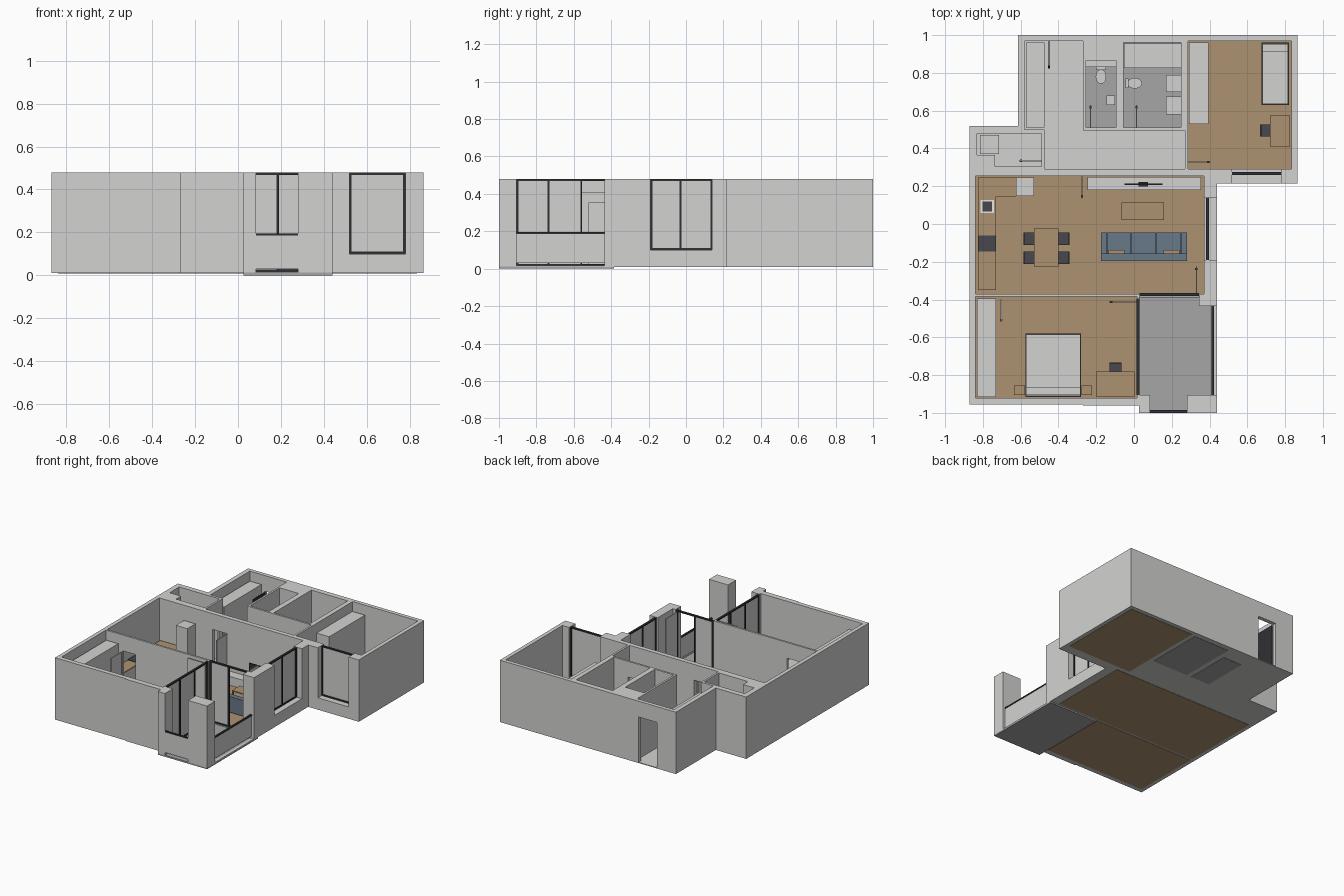
import bpy
import bmesh
from mathutils import Matrix, Vector

default_cube = bpy.data.objects.get("Cube")
if default_cube:
    bpy.data.objects.remove(default_cube, do_unlink=True)

TOP, FLOOR, DOOR, SILL, HEAD, CLOSET = .48, .016, .36, .1, .478, .41


def material(name, red, green, blue):
    mat = bpy.data.materials.new(name)
    mat.use_nodes = True
    colour = (red, green, blue, 1)
    mat.diffuse_color = colour
    mat.node_tree.nodes["Principled BSDF"].inputs["Base Color"].default_value = colour
    return mat


PLASTER = material("pale_grey_plaster", .65, .65, .64)
WOOD = material("oak_brown", .42, .29, .165)
TILE = material("mid_grey_tile", .38, .38, .38)
SLATE = material("slate_blue_fabric", .14, .19, .25)
DARK = material("charcoal", .065, .065, .075)
BLACK = material("black_frame", .03, .03, .033)
WHITE = material("white_enamel", .85, .85, .85)


def finish(name, bm, mat):
    mesh = bpy.data.meshes.new(name)
    bm.to_mesh(mesh)
    bm.free()
    mesh.materials.append(mat)
    obj = bpy.data.objects.new(name, mesh)
    bpy.context.collection.objects.link(obj)
    return obj


def add_box(bm, x0, x1, y0, y1, z0, z1):
    centre = Vector((x0 + x1, y0 + y1, z0 + z1)) / 2
    size = Matrix.Diagonal((x1 - x0, y1 - y0, z1 - z0, 1))
    bmesh.ops.create_cube(bm, size=1, matrix=Matrix.Translation(centre) @ size)


def boxes(name, mat, *parts):
    bm = bmesh.new()
    for part in parts:
        add_box(bm, *part)
    return finish(name, bm, mat)


# Outer building block, extruded from its plan
outline = [(-.87, .52), (-.615, .52), (-.615, 1), (.865, 1), (.865, .215), (.44, .215),
           (.44, -.435), (.345, -.435), (.345, -.385), (.028, -.385), (.028, -.962),
           (-.27, -.962), (-.27, -.955), (-.87, -.955)]
bm = bmesh.new()
base = bm.faces.new([bm.verts.new((x, y, .01)) for x, y in outline])
prism = bmesh.ops.extrude_face_region(bm, geom=[base])
bmesh.ops.translate(bm, vec=(0, 0, TOP - .01),
                    verts=[v for v in prism["geom"] if isinstance(v, bmesh.types.BMVert)])
bmesh.ops.recalc_face_normals(bm, faces=bm.faces)
walls = finish("walls", bm, PLASTER)

# Rooms carved out of the block
living = (-.84, .37, -.37, .255)
main_bedroom = (-.84, .015, -.92, -.385)
small_bedroom = (.285, .835, .29, .97)
toilet_room = (-.255, -.095, .51, .865)
bathroom = (-.055, .25, .51, .96)
hall = [(-.475, -.27, .29, .97), (-.475, .27, .29, .495), (-.58, -.47, .5, .97)]
laundry = [(-.83, -.49, .365, .48), (-.735, -.49, .305, .48)]
rooms = [living, main_bedroom, small_bedroom, toilet_room, bathroom] + hall + laundry
cuts = [room + (FLOOR, TOP + .02) for room in rooms]

# Doorways, then windows and glazed walls
doorways = [(-.456, -.3, .95, 1.02), (-.395, -.272, .24, .3), (-.7, -.59, -.4, -.36),
            (.26, .295, .33, .45), (-.23, -.125, .48, .52), (.015, .13, .48, .52),
            (-.5, -.465, .335, .45)]
cuts += [door + (FLOOR, DOOR) for door in doorways]
cuts += [(.52, .78, .2, .3, SILL, TOP + .02), (.36, .45, -.19, .14, SILL, TOP + .02),
         (.03, .346, -.4, -.36, FLOOR, TOP + .02), (0, .04, -.905, -.395, FLOOR, TOP + .02)]
cutters = []
for cut in cuts:
    cutter = boxes("wall_cutter", PLASTER, cut)
    cutter.hide_render = True
    cutters.append(cutter)
    mod = walls.modifiers.new("cut", "BOOLEAN")
    mod.operation, mod.solver, mod.object = "DIFFERENCE", "EXACT", cutter
graph = bpy.context.evaluated_depsgraph_get()
carved = bpy.data.meshes.new_from_object(walls.evaluated_get(graph))
walls.modifiers.clear()
walls.data = carved
for cutter in cutters:
    bpy.data.objects.remove(cutter, do_unlink=True)

# Floor finishes
for name, room, mat in (("living_floor", living, WOOD), ("main_bedroom_floor", main_bedroom, WOOD),
                        ("small_bedroom_floor", small_bedroom, WOOD),
                        ("toilet_floor", toilet_room, TILE), ("bathroom_floor", bathroom, TILE)):
    boxes(name, mat, room + (.008, FLOOR + .002))

# Balcony slab, pillars, kerb and railings
boxes("balcony_floor", TILE, (.026, .44, -1, -.386, 0, .012))
boxes("balcony_pillars", PLASTER, (.026, .085, -1, -.905, .01, TOP), (.28, .44, -1, -.905, .01, TOP))
boxes("balcony_kerb", PLASTER, (.42, .44, -.905, -.435, .01, FLOOR))
boxes("railing_panels", PLASTER, (.085, .28, -.996, -.988, .03, .187),
      (.412, .42, -.905, -.435, .03, .187))
boxes("railing_caps", BLACK, (.085, .28, -.998, -.986, .185, .195),
      (.409, .423, -.905, -.435, .185, .195))


def glazing(name, along_x, at, stops, z0, panes):
    """Framed window along one axis; stops are the post positions."""
    half, bar = .008, .005

    def part(a, b, depth, low, high):
        across = (at - depth, at + depth)
        return ((a, b) + across if along_x else across + (a, b)) + (low, high)
    start, end = stops[0], stops[-1]
    bars = [part(start, end, half, z, z + 2 * bar) for z in (z0, HEAD - 2 * bar)]
    for stop in stops:
        centre = min(max(stop, start + bar), end - bar)
        bars.append(part(centre - bar, centre + bar, half, z0, HEAD))
    boxes(name + "_frame", BLACK, *bars)
    boxes(name + "_panes", PLASTER, *[part(stops[i], stops[i + 1], .002, z0 + bar, HEAD - bar)
                                      for i in range(panes)])


glazing("small_bedroom_window", True, .268, (.52, .78), SILL, 1)
glazing("living_window", False, .388, (-.19, -.03, .14), SILL, 2)
glazing("living_balcony_door", True, -.374, (.03, .185, .345), FLOOR, 1)
glazing("bedroom_balcony_door", False, .022, (-.905, -.735, -.56, -.395), FLOOR, 2)


# Door leaves standing open, each with a handle near its free end
def door_leaf(name, x, y, dx, dy, length=.12, mat=PLASTER, height=DOOR - .005):
    thick = .003
    ex, ey = x + dx * length, y + dy * length
    px, py = thick * abs(dy), thick * abs(dx)
    boxes(name, mat, (min(x, ex) - px, max(x, ex) + px, min(y, ey) - py, max(y, ey) + py,
                      FLOOR + .004, height))
    hx, hy = ex - dx * .012, ey - dy * .012
    reach = .006
    boxes(name + "_handle", DARK, (hx - reach, hx + reach, hy - reach, hy + reach, .18, .185))


door_leaf("entry_door", -.45, .97, 0, -1, .15, BLACK)
door_leaf("living_door", -.275, .255, 0, -1)
door_leaf("main_bedroom_door", -.703, -.4, 0, -1)
door_leaf("small_bedroom_door", .285, .328, 1, 0)
door_leaf("toilet_door", -.23, .51, 0, 1)
door_leaf("bathroom_door", .013, .51, 0, 1)
door_leaf("laundry_door", -.49, .335, -1, 0)
door_leaf("open_bedroom_balcony_leaf", .013, -.413, -1, 0, .145, PLASTER, HEAD - .01)
door_leaf("open_living_balcony_leaf", .33, -.366, 0, 1, .14, PLASTER, HEAD - .01)


# Furniture helpers
def table(name, x0, x1, y0, y1, height, leg=.01):
    legs = [(x, x + leg, y, y + leg, FLOOR, height) for x in (x0, x1 - leg) for y in (y0, y1 - leg)]
    boxes(name, WOOD, (x0, x1, y0, y1, height - .008, height), *legs)


def chair(name, x, y, dx, dy, half=.033):
    seat, leg = .085, .004
    parts = [(x - half, x + half, y - half, y + half, seat, seat + .01)]
    for sx in (-1, 1):
        for sy in (-1, 1):
            cx, cy = x + sx * (half - leg), y + sy * (half - leg)
            parts.append((cx - leg, cx + leg, cy - leg, cy + leg, FLOOR, seat))
    bx, by = x - dx * (half - leg), y - dy * (half - leg)
    wx, wy = (leg, half) if dx else (half, leg)
    parts.append((bx - wx, bx + wx, by - wy, by + wy, seat, seat * 2))
    boxes(name, DARK, *parts)


def bed(name, x0, x1, y0, y1, pillow_y0, pillow_y1):
    inset = .004
    boxes(name + "_base", DARK, (x0, x1, y0, y1, FLOOR, .06))
    boxes(name + "_mattress", PLASTER, (x0 + inset, x1 - inset, y0 + inset, y1 - inset, .06, .095))
    boxes(name + "_pillow", PLASTER, (x0 + inset, x1 - inset, pillow_y0, pillow_y1, .095, .11))


def toilet(name, x, y, dx, dy):
    """Cistern at x, y with an oval bowl reaching towards dx, dy."""
    bm = bmesh.new()
    wx, wy = (.008, .026) if dx else (.026, .008)
    add_box(bm, x - wx, x + wx, y - wy, y + wy, FLOOR, .14)
    stretch = Matrix.Diagonal((1 + .35 * abs(dx), 1 + .35 * abs(dy), 1, 1))
    place = Matrix.Translation((x + dx * .042, y + dy * .042, .048))
    bmesh.ops.create_cone(bm, cap_ends=True, segments=20, radius1=.018, radius2=.028,
                          depth=.064, matrix=place @ stretch)
    finish(name, bm, PLASTER)


# Living room
boxes("sofa", SLATE, (-.175, .28, -.19, -.05, .025, .055), (-.175, .28, -.195, -.155, .025, .145),
      (-.175, -.145, -.195, -.045, .025, .11), (.25, .28, -.195, -.045, .025, .11))
boxes("sofa_cushions", SLATE, *[(-.143 + i * .131, -.015 + i * .131, -.155, -.045, .055, .08)
                                for i in range(3)])
boxes("throw_pillows", WOOD, *[(x, x + .085, -.155, -.138, .08, .12) for x in (-.135, .155)])
table("coffee_table", -.065, .16, .02, .115, .075)
boxes("media_cabinet", PLASTER, (-.245, .355, .18, .25, FLOOR, .085))
boxes("television", BLACK, (-.05, .15, .206, .214, .1, .215), (.025, .075, .198, .222, .085, .1))
table("dining_table", -.53, -.4, -.225, -.025, .135)
for side, x, facing in (("left", -.375, -1), ("right", -.553, 1)):
    for row, y in (("back", -.077), ("front", -.178)):
        chair(f"{side}_{row}_dining_chair", x, y, facing, 0)

# Kitchen
boxes("kitchen_cabinets", PLASTER, (-.825, -.735, -.35, .245, FLOOR, .155),
      (-.735, -.625, .15, .245, FLOOR, .155))
boxes("kitchen_counter", WOOD, (-.825, -.73, -.35, .245, .155, .165),
      (-.73, -.625, .145, .245, .155, .165))
boxes("hob", DARK, (-.825, -.73, -.145, -.06, .165, .169))
boxes("sink_rim", WHITE, (-.812, -.742, .058, .128, .165, .169))
boxes("sink_bowl", DARK, (-.803, -.751, .067, .119, .167, .171))
boxes("refrigerator", PLASTER, (-.625, -.53, .148, .245, FLOOR, .37))

# Bedrooms
bed("double_bed", -.575, -.28, -.915, -.58, -.905, -.865)
boxes("nightstands", WOOD, (-.635, -.577, -.905, -.855, FLOOR, .09),
      (-.278, -.222, -.905, -.855, FLOOR, .09))
boxes("main_wardrobe", PLASTER, (-.83, -.73, -.915, -.395, FLOOR, CLOSET))
table("main_desk", -.2, .002, -.912, -.78, .13)
chair("main_desk_chair", -.098, -.765, 0, -1)
bed("single_bed", .675, .82, .63, .96, .91, .952)
boxes("small_wardrobe", PLASTER, (.29, .395, .53, .96, FLOOR, CLOSET))
table("small_desk", .72, .825, .41, .575, .13)
chair("small_desk_chair", .7, .495, 1, 0)

# Hall, laundry and bathrooms
boxes("entry_closet", PLASTER, (-.572, -.475, .512, .96, FLOOR, CLOSET))
boxes("washing_machine", PLASTER, (-.815, -.715, .37, .47, FLOOR, .16))
boxes("toilet_ledge", PLASTER, (-.255, -.095, .83, .865, FLOOR, .2))
boxes("hand_basin", PLASTER, (-.145, -.1, .63, .68, .12, .15))
toilet("small_room_toilet", -.175, .822, 0, -1)
boxes("bathtub", PLASTER, (-.052, .25, .825, .955, FLOOR, .105))
boxes("bathroom_cabinets", PLASTER, (.17, .248, .7, .79, FLOOR, .15), (.17, .248, .58, .675, FLOOR, .15))
toilet("bathroom_toilet", -.038, .745, 1, 0)
